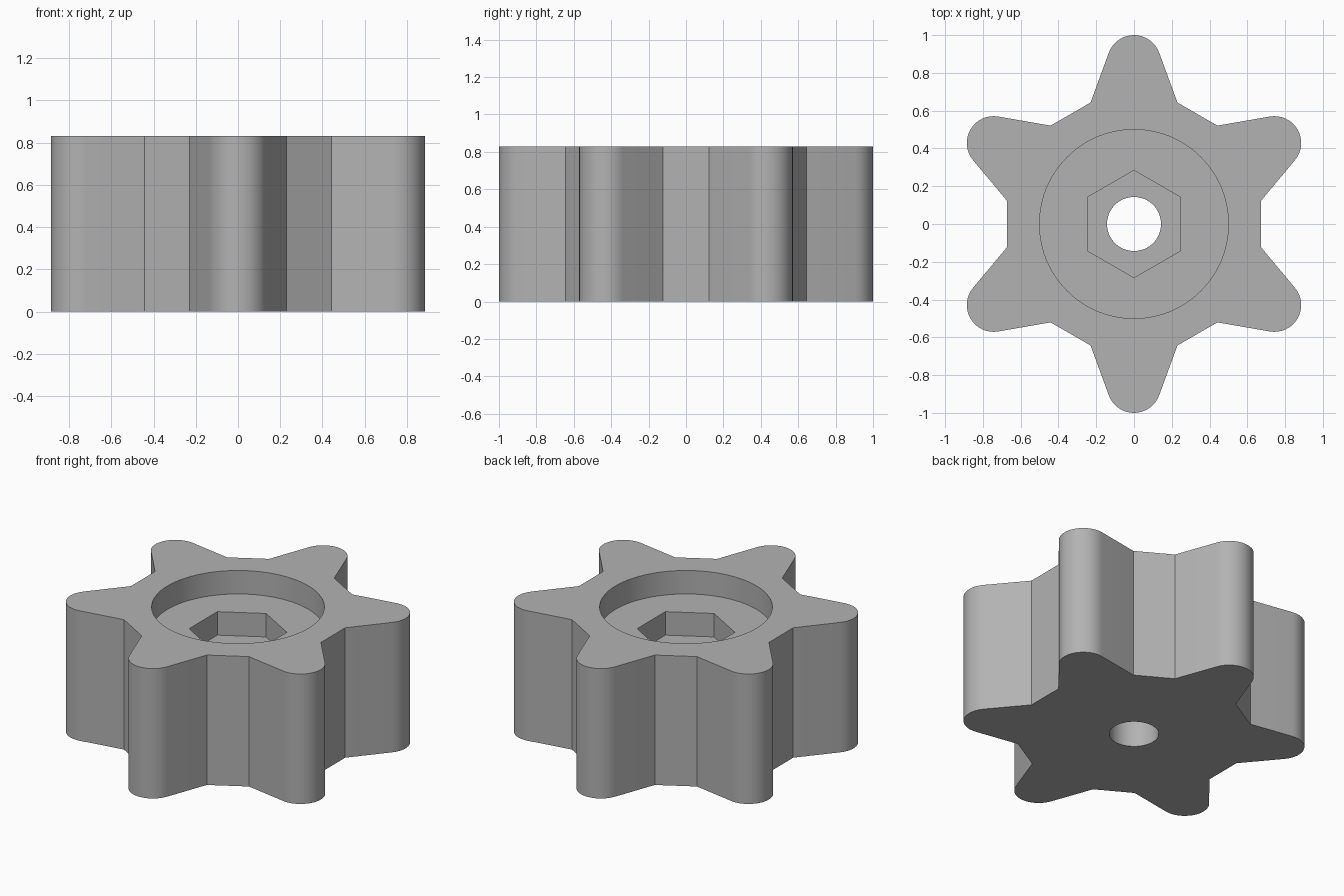
import bpy
import bmesh
from math import pi, sin, cos, atan2, acos, hypot, radians

cube = bpy.data.objects.get("Cube")
if cube:
    bpy.data.objects.remove(cube, do_unlink=True)

HEIGHT = 0.83
LOBES = 6
TIP_CENTRE, TIP_RADIUS = 0.858, 0.142
ROOT_X, ROOT_Y = 0.23, 0.643
TIP_STEPS = 16

grey = bpy.data.materials.new("plain grey")
grey.use_nodes = True
colour = (0.45, 0.45, 0.45, 1)
grey.diffuse_color = colour
grey.node_tree.nodes["Principled BSDF"].inputs["Base Color"].default_value = colour


def prism(name, outline, bottom, top):
    """Extrude a flat outline from bottom to top."""
    bm = bmesh.new()
    base = bm.faces.new([bm.verts.new((x, y, bottom)) for x, y in outline])
    result = bmesh.ops.extrude_face_region(bm, geom=[base])
    raised = [v for v in result["geom"] if isinstance(v, bmesh.types.BMVert)]
    bmesh.ops.translate(bm, verts=raised, vec=(0, 0, top - bottom))
    bmesh.ops.recalc_face_normals(bm, faces=bm.faces)
    mesh = bpy.data.meshes.new(name)
    bm.to_mesh(mesh)
    bm.free()
    mesh.materials.append(grey)
    obj = bpy.data.objects.new(name, mesh)
    bpy.context.collection.objects.link(obj)
    return obj


def ring(radius, sides):
    """Regular polygon with a corner on the y axis."""
    return [(radius * sin(2 * pi * i / sides), radius * cos(2 * pi * i / sides))
            for i in range(sides)]


# One lobe: root corner, tangent rounded tip, root corner
drop = ROOT_Y - TIP_CENTRE
start = atan2(drop, ROOT_X) + acos(TIP_RADIUS / hypot(ROOT_X, drop))
lobe = [(ROOT_X, ROOT_Y)]
for i in range(TIP_STEPS + 1):
    a = start + (pi - 2 * start) * i / TIP_STEPS
    lobe.append((TIP_RADIUS * cos(a), TIP_CENTRE + TIP_RADIUS * sin(a)))
lobe.append((-ROOT_X, ROOT_Y))

# Repeat the lobe around the centre
outline = []
for i in range(LOBES):
    c, s = cos(2 * pi * i / LOBES), sin(2 * pi * i / LOBES)
    outline += [(x * c - y * s, x * s + y * c) for x, y in lobe]
knob = prism("knob_body", outline, 0, HEIGHT)

# Round recess, hexagonal nut pocket and through hole
cutters = [
    prism("recess_cutter", ring(0.5, 96), HEIGHT - 0.15, HEIGHT + 0.1),
    prism("nut_pocket_cutter", ring(0.284, 6), HEIGHT - 0.30, HEIGHT + 0.2),
    prism("bolt_hole_cutter", ring(0.143, 64), -0.1, HEIGHT + 0.3),
]
bpy.ops.object.select_all(action="DESELECT")
bpy.context.view_layer.objects.active = knob
knob.select_set(True)
for cutter in cutters:
    cutter.hide_render = True
    cut = knob.modifiers.new(cutter.name, "BOOLEAN")
    cut.operation = "DIFFERENCE"
    cut.solver = "EXACT"
    cut.object = cutter
    bpy.ops.object.modifier_apply(modifier=cut.name)
    bpy.data.objects.remove(cutter, do_unlink=True)

bpy.ops.object.shade_smooth_by_angle(angle=radians(25))
